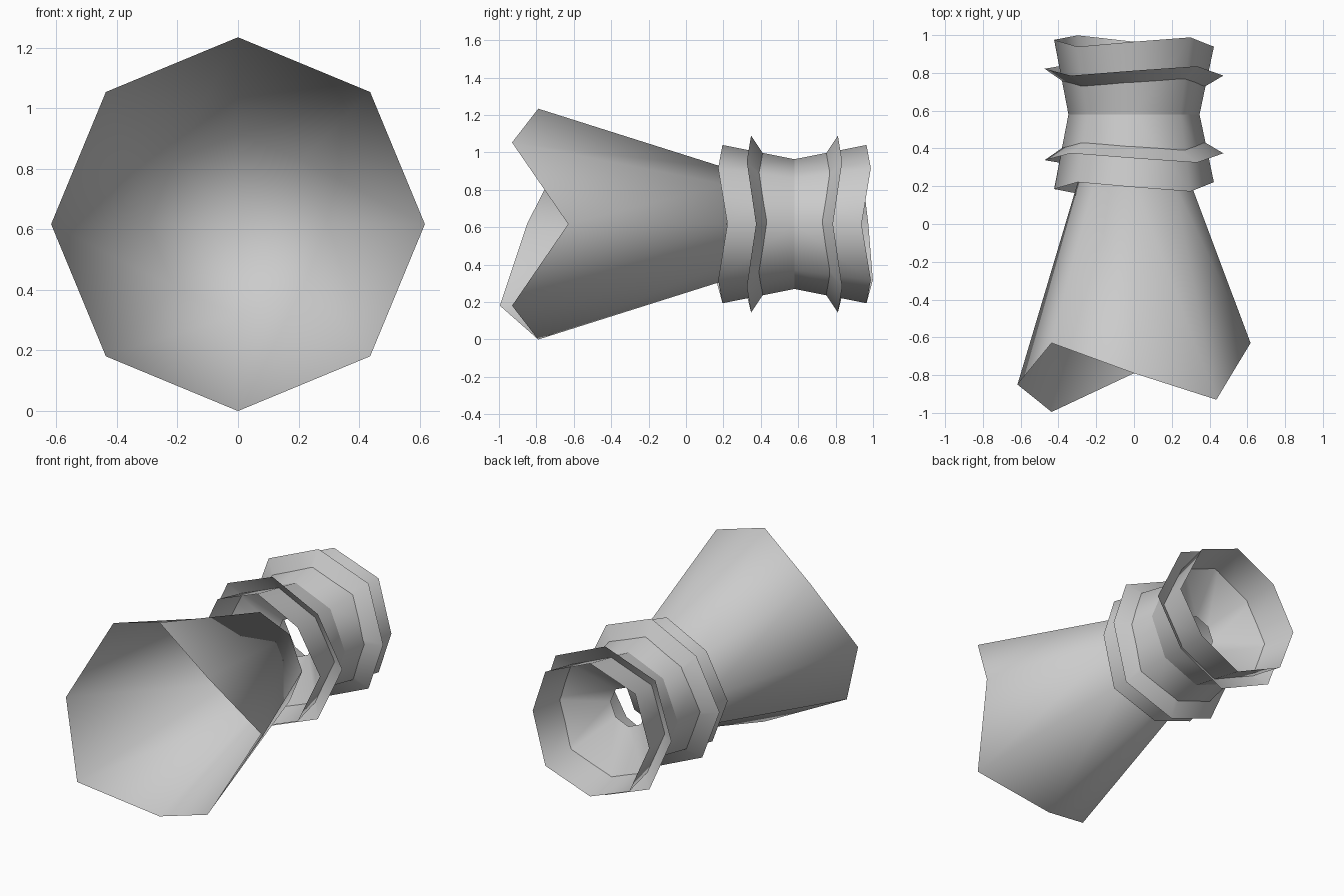
import bpy, bmesh, math

if "Cube" in bpy.data.objects:
    bpy.data.objects.remove(bpy.data.objects["Cube"])

SIDES = 8
CZ = 0.617      # height of the common axis
NECK = 0.58     # mirror plane between the two collars
# forward/backward offset of each rim corner, shared by every part
RAGGED = [0.16, -0.14, 0.0, 0.16, -0.06, -0.205, 0.0, -0.14]


def ring(bm, y, r, jitter=0.0):
    out = []
    for i in range(SIDES):
        a = i * 2 * math.pi / SIDES
        out.append(bm.verts.new((r * math.cos(a), y + jitter * RAGGED[i],
                                 CZ + r * math.sin(a))))
    return out


def cone(name, rim, end, jitter, cap=False, mirrored=False):
    """Open octagonal cone along y; rim and end are (y, radius)."""
    bm = bmesh.new()
    a = ring(bm, rim[0], rim[1], jitter)
    b = ring(bm, end[0], end[1])
    for i in range(SIDES):
        j = (i + 1) % SIDES
        bm.faces.new((a[i], a[j], b[j], b[i]))
    if cap:
        c = bm.verts.new((0, end[0], CZ))
        for i in range(SIDES):
            bm.faces.new((b[i], b[(i + 1) % SIDES], c))
    if mirrored:
        for v in bm.verts:
            v.co.y = 2 * NECK - v.co.y
    bmesh.ops.recalc_face_normals(bm, faces=bm.faces)
    for f in bm.faces:
        f.smooth = True
    me = bpy.data.meshes.new(name)
    bm.to_mesh(me)
    bm.free()
    ob = bpy.data.objects.new(name, me)
    bpy.context.collection.objects.link(ob)
    return ob


# long trumpet with a ragged mouth and closed narrow end
cone("trumpet", (-0.79, 0.617), (0.22, 0.298), 1.0, cap=True)

# two mirrored collars, each an outer sleeve and a shallow inner dish
for side, flip in (("front", False), ("rear", True)):
    cone(side + "_sleeve", (0.195, 0.423), (NECK, 0.347), 0.165, mirrored=flip)
    cone(side + "_dish", (0.348, 0.473), (NECK, 0.125), 0.165, mirrored=flip)
